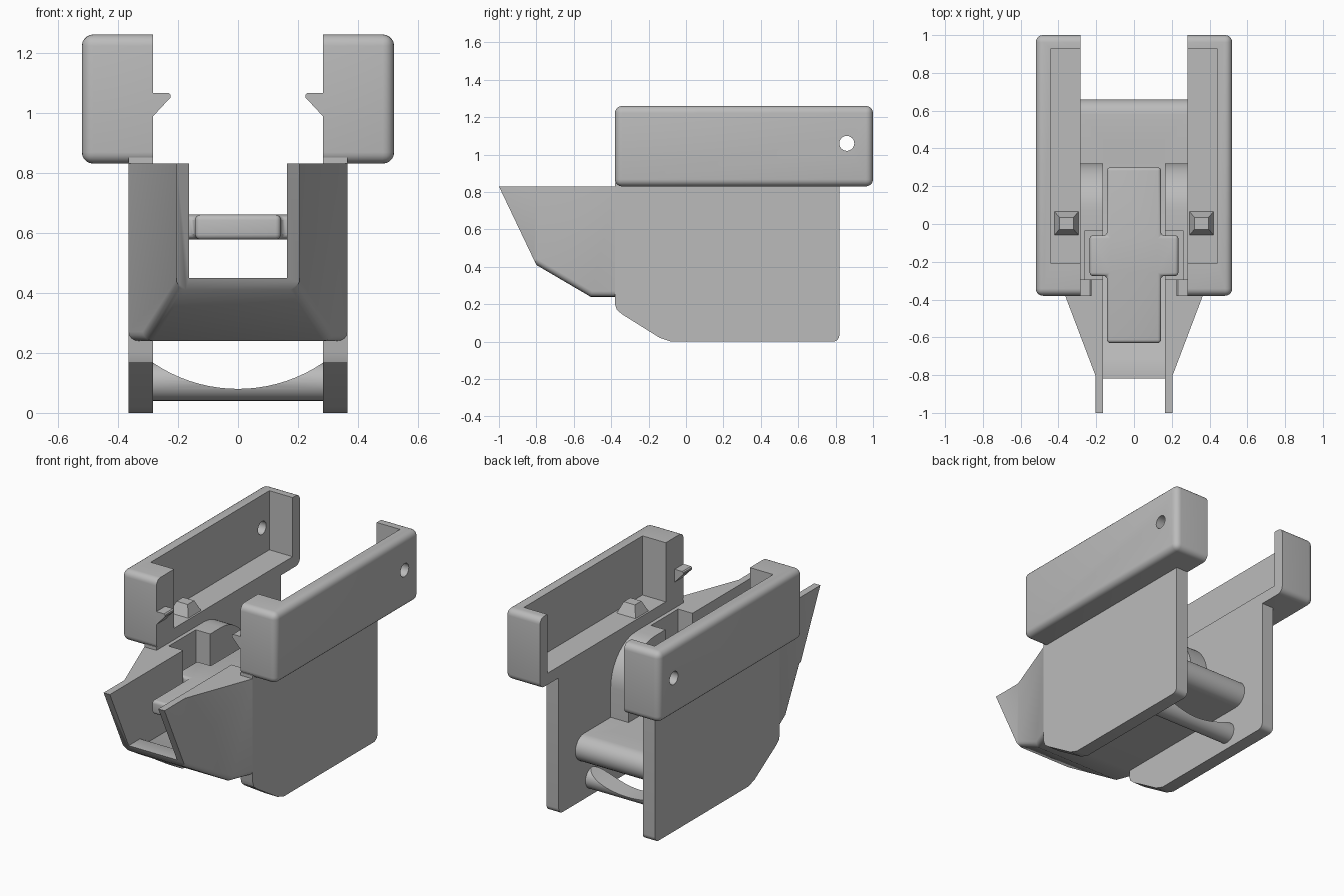
import bpy, bmesh, math
from mathutils import Vector

cube = bpy.data.objects.get("Cube")
if cube:
    bpy.data.objects.remove(cube, do_unlink=True)

grey = bpy.data.materials.new("plain grey")
grey.use_nodes = True
grey.diffuse_color = (0.5, 0.5, 0.5, 1)
grey.node_tree.nodes["Principled BSDF"].inputs["Base Color"].default_value = (0.5, 0.5, 0.5, 1)


def extrude(name, pts, axis, a, b):
    """Prism from a closed outline; the outline lies across the given axis."""
    place = {"x": lambda p, t: (t, p[0], p[1]),
             "y": lambda p, t: (p[0], t, p[1]),
             "z": lambda p, t: (p[0], p[1], t)}[axis]
    bm = bmesh.new()
    face = bm.faces.new([bm.verts.new(place(p, a)) for p in pts])
    new = bmesh.ops.extrude_face_region(bm, geom=[face])["geom"]
    shift = Vector(place((0, 0), b - a))
    bmesh.ops.translate(bm, verts=[v for v in new if isinstance(v, bmesh.types.BMVert)], vec=shift)
    bmesh.ops.recalc_face_normals(bm, faces=bm.faces)
    mesh = bpy.data.meshes.new(name)
    bm.to_mesh(mesh)
    bm.free()
    mesh.materials.append(grey)
    obj = bpy.data.objects.new(name, mesh)
    bpy.context.collection.objects.link(obj)
    return obj


def box(name, x, y, z):
    return extrude(name, [(x[0], y[0]), (x[1], y[0]), (x[1], y[1]), (x[0], y[1])], "z", *z)


def arc(cu, cv, r, start, end, n=12):
    angles = [math.radians(start + (end - start) * i / n) for i in range(n + 1)]
    return [(cu + r * math.cos(t), cv + r * math.sin(t)) for t in angles]


def bake(obj):
    """Turn the modifier result into the object's own mesh."""
    bpy.context.view_layer.update()
    graph = bpy.context.evaluated_depsgraph_get()
    mesh = bpy.data.meshes.new_from_object(obj.evaluated_get(graph))
    obj.modifiers.clear()
    obj.data = mesh


def cut(obj, cutter, operation="DIFFERENCE"):
    mod = obj.modifiers.new("cut", "BOOLEAN")
    mod.operation, mod.object, mod.solver = operation, cutter, "EXACT"
    bake(obj)
    bpy.data.objects.remove(cutter, do_unlink=True)


def round_edges(obj, radius, rule, segments=5):
    bm = bmesh.new()
    bm.from_mesh(obj.data)
    edges = [e for e in bm.edges if rule(e.verts[0].co, e.verts[1].co)]
    bmesh.ops.bevel(bm, geom=edges, offset=radius, segments=segments, profile=0.5, affect="EDGES")
    bm.to_mesh(obj.data)
    bm.free()


def finish(obj, mirrored=False):
    if mirrored:
        mod = obj.modifiers.new("mirror", "MIRROR")
        mod.use_mirror_merge = False
        bake(obj)
    bpy.ops.object.select_all(action="DESELECT")
    obj.select_set(True)
    bpy.context.view_layer.objects.active = obj
    bpy.ops.object.shade_smooth_by_angle(angle=math.radians(30))


WALL = 0.283      # inner face of the side plates
OUTER = 0.365     # outer face of the side plates

# Side plates with rounded lower corners
plate = extrude("side_plates", [(-0.38, 0.85), (-0.38, 0.20), (-0.37, 0.17), (-0.34, 0.145),
                                (-0.14, 0.02), (-0.08, 0)]
                + arc(0.785, 0.035, 0.035, -90, 0, 6) + [(0.82, 0.85)], "x", WALL, OUTER)
finish(plate, True)

# Open trays on top of the plates
tray = box("side_trays", (WALL, 0.52), (-0.38, 1.0), (0.83, 1.26))
round_edges(tray, 0.038, lambda a, b: max(a.x, b.x) > 0.5 and min(a.x, b.x) > 0.5
            or abs(a.x - b.x) > 0.1)
cut(tray, box("tray_cutter", (0.2, 0.44), (-0.21, 0.93), (0.90, 1.4)))
cut(tray, extrude("hole_cutter", arc(0.86, 1.06, 0.04, 0, 345, 23), "x", 0.4, 0.6))
finish(tray, True)

# Tapered studs on the tray floors
stud = box("tray_studs", (0.29, 0.425), (-0.063, 0.07), (0.89, 0.965))
for v in stud.data.vertices:
    if v.co.z > 0.95:
        v.co.x += 0.03 if v.co.x < 0.35 else -0.03
        v.co.y += 0.035 if v.co.y < 0 else -0.035
finish(stud, True)

# Snap hooks on the front of the trays
hook = extrude("snap_hooks", [(0.29, 0.98), (0.225, 1.05), (0.225, 1.06), (0.232, 1.066),
                              (0.29, 1.066)], "y", -0.38, -0.295)
finish(hook, True)

# Central body: side outline crossed with a tapering plan
body = extrude("central_body", [(0.07, 0.83), (-1, 0.83), (-0.8, 0.41), (-0.51, 0.24)]
               + arc(0.58, 0.32, 0.08, -90, 90) + [(0.32, 0.40)]
               + arc(0.07, 0.58, 0.25, 0, 80), "x", -0.5, 0.5)
half = [(0.205, -1.1), (0.205, -0.8), (OUTER, -0.378), (WALL, -0.378), (WALL, 0.8)]
plan = half + [(-x, y) for x, y in reversed(half)]
cut(body, extrude("plan_cutter", plan, "z", 0, 1), "INTERSECT")
round_edges(body, 0.03, lambda a, b: max(a.z, b.z) < 0.42 and a.x * b.x > 0
            and abs(a.y - b.y) > 0.02 and -0.8 < (a.y + b.y) / 2 < -0.38, 4)

# Channel through the body, and pockets for the slider arms
cut(body, extrude("channel_cutter", [(-1.2, 0.45), (-0.71, 0.45), (-0.62, 0.40), (0.45, 0.40),
                                     (0.45, 1), (-1.2, 1)], "x", -0.163, 0.163))
cut(body, box("pocket_cutter", (-0.26, 0.26), (-0.295, -0.035), (0.57, 1)))
finish(body)

# Cross-shaped slider in the channel
quarter = [(0.143, -0.63), (0.143, -0.275), (0.235, -0.275), (0.235, -0.06), (0.143, -0.06),
           (0.143, 0.30)]
slider = extrude("cross_slider", quarter + [(-x, y) for x, y in reversed(quarter)], "z", 0.577, 0.66)
round_edges(slider, 0.018, lambda a, b: True, 4)
finish(slider)

# Lower cross bar with a scooped top
bar = extrude("lower_bar", arc(0.5, 0.103, 0.063, 0, 348.75, 31), "x", -WALL, WALL)
cut(bar, extrude("scoop_cutter", arc(0, 0.584, 0.504, 0, 356.25, 95), "y", 0.3, 0.7))
finish(bar)
